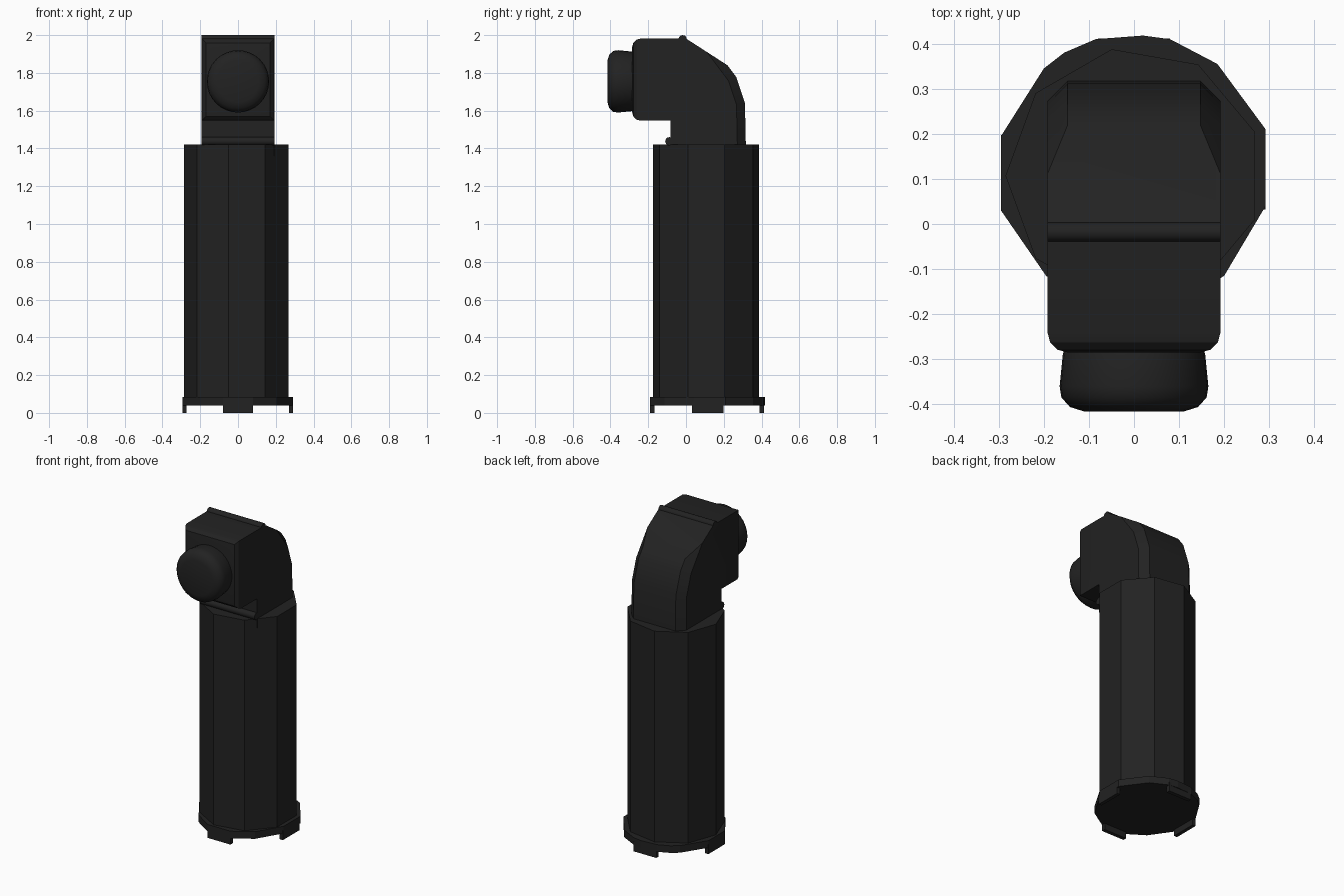
import bpy, bmesh, math
from mathutils import Matrix

cube = bpy.data.objects.get("Cube")
if cube:
    bpy.data.objects.remove(cube, do_unlink=True)

black = bpy.data.materials.new("matte black")
black.use_nodes = True
colour = (0.016, 0.016, 0.016, 1)
black.diffuse_color = colour
black.node_tree.nodes["Principled BSDF"].inputs["Base Color"].default_value = colour


def finish(name, bm, smooth=None):
    bmesh.ops.recalc_face_normals(bm, faces=bm.faces)
    mesh = bpy.data.meshes.new(name)
    bm.to_mesh(mesh)
    bm.free()
    mesh.materials.append(black)
    ob = bpy.data.objects.new(name, mesh)
    bpy.context.collection.objects.link(ob)
    if smooth:
        bpy.ops.object.select_all(action='DESELECT')
        ob.select_set(True)
        bpy.context.view_layer.objects.active = ob
        bpy.ops.object.shade_smooth_by_angle(angle=math.radians(smooth))
    return ob


def extrude(points, vector):
    """Closed prism from a loop of 3D points."""
    bm = bmesh.new()
    face = bm.faces.new([bm.verts.new(p) for p in points])
    new = bmesh.ops.extrude_face_region(bm, geom=[face])["geom"]
    bmesh.ops.translate(bm, vec=vector,
                        verts=[v for v in new if isinstance(v, bmesh.types.BMVert)])
    return bm


def lathe(name, profile, segments, matrix, smooth=None):
    """Spin (radius, height) pairs around local z, capping both ends."""
    bm = bmesh.new()
    rings = [[bm.verts.new((r * math.cos(a), r * math.sin(a), h))
              for a in (math.tau * i / segments for i in range(segments))]
             for r, h in profile]
    for low, high in zip(rings, rings[1:]):
        for i in range(segments):
            j = (i + 1) % segments
            bm.faces.new((low[i], low[j], high[j], high[i]))
    bm.faces.new(rings[0])
    bm.faces.new(rings[-1])
    bm.transform(matrix)
    return finish(name, bm, smooth)


# Nine-sided handle barrel
lathe("barrel", [(0.285, 0.05), (0.285, 1.42)], 9,
      Matrix.Translation((0, 0.107, 0)) @ Matrix.Rotation(math.pi, 4, 'Z'))

# Faceted base cap
outline = [(-0.295, 0.03), (-0.295, 0.195), (-0.2, 0.345), (-0.155, 0.38),
           (-0.085, 0.41), (0.02, 0.418), (0.08, 0.41), (0.185, 0.355),
           (0.292, 0.21), (0.292, 0.04), (0.2, -0.115), (0.08, -0.19),
           (-0.08, -0.19), (-0.195, -0.115)]
finish("base_cap", extrude([(x, y, 0.04) for x, y in outline], (0, 0, 0.045)))

# Four tabs under the rim of the cap
for name, x, y, sx, sy in (("left_tab", 0.281, 0.115, 0.022, 0.165),
                           ("right_tab", -0.284, 0.115, 0.022, 0.165),
                           ("front_tab", 0, -0.178, 0.16, 0.024),
                           ("back_tab", 0, 0.4, 0.16, 0.024)):
    bm = bmesh.new()
    bmesh.ops.create_cube(bm, size=1)
    bm.transform(Matrix.Translation((x, y, 0.03)) @ Matrix.Diagonal((sx, sy, 0.06, 1)))
    finish(name, bm)

# Angled head: side profile across its width, softened front, chamfered back
side = [(-0.083, 1.36), (-0.083, 1.547), (-0.285, 1.547), (-0.285, 1.982),
        (0.0, 1.982), (0.22, 1.84), (0.265, 1.78), (0.312, 1.64), (0.318, 1.36)]
half = 0.192
bm = extrude([(-half, y, z) for y, z in side], (2 * half, 0, 0))
front = [e for e in bm.edges if all(v.co.y < -0.28 for v in e.verts)]
bmesh.ops.bevel(bm, geom=front, offset=0.045, segments=3, profile=0.5, affect='EDGES')
back = [e for e in bm.edges if all(v.co.y > 0.2 for v in e.verts)
        and abs(e.verts[0].co.x - e.verts[1].co.x) < 0.01]
bmesh.ops.bevel(bm, geom=back, offset=0.045, segments=1, affect='EDGES')
finish("head", bm, 25)

# Rounded ribs across the top of the head and the foot of the neck
for name, y, z in (("top_rib", -0.018, 1.978), ("neck_rib", -0.088, 1.438)):
    lathe(name, [(0.022, -half), (0.022, half)], 12,
          Matrix.Translation((0, y, z)) @ Matrix.Rotation(math.pi / 2, 4, 'Y'), 40)

# Round lens housing facing forward
lathe("lens", [(0.15, 0.26), (0.158, 0.29), (0.165, 0.36), (0.161, 0.385),
               (0.142, 0.406), (0.11, 0.416)], 32,
      Matrix.Translation((0, 0, 1.755)) @ Matrix.Rotation(math.pi / 2, 4, 'X'), 40)
